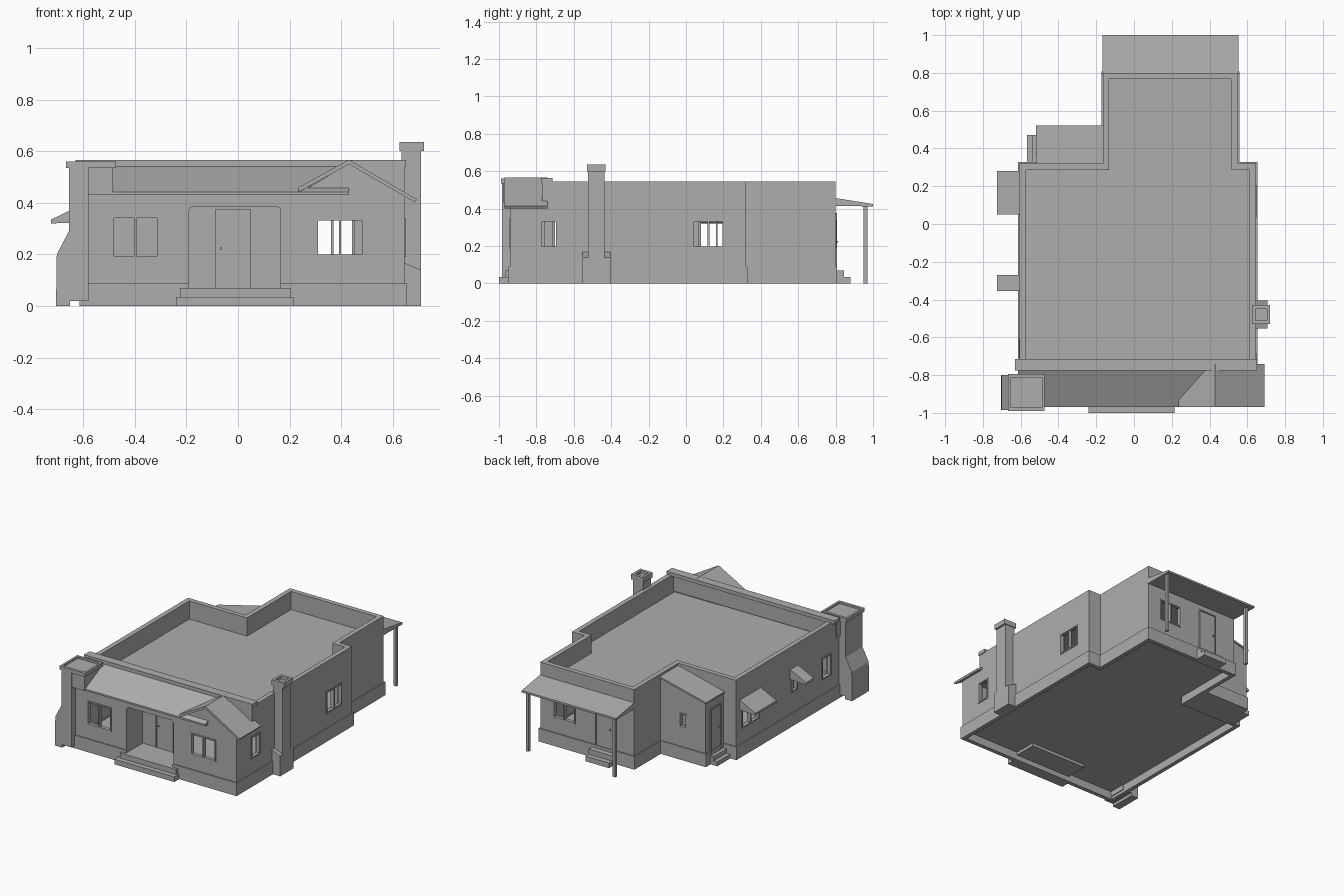
import bpy, bmesh

if "Cube" in bpy.data.objects:
    bpy.data.objects.remove(bpy.data.objects["Cube"])

GREY = (0.42, 0.42, 0.42, 1)
mat = bpy.data.materials.new("plain grey")
mat.use_nodes = True
mat.diffuse_color = GREY
mat.node_tree.nodes["Principled BSDF"].inputs["Base Color"].default_value = GREY


def finish(name, bm):
    bmesh.ops.recalc_face_normals(bm, faces=bm.faces)
    mesh = bpy.data.meshes.new(name)
    bm.to_mesh(mesh)
    bm.free()
    mesh.materials.append(mat)
    obj = bpy.data.objects.new(name, mesh)
    bpy.context.scene.collection.objects.link(obj)
    return obj


def add_prism(bm, pts, axis, a, b):
    """Extrude a 2D outline along one axis."""
    place = {"x": lambda p, t: (t, p[0], p[1]),
             "y": lambda p, t: (p[0], t, p[1]),
             "z": lambda p, t: (p[0], p[1], t)}[axis]
    lo = [bm.verts.new(place(p, a)) for p in pts]
    hi = [bm.verts.new(place(p, b)) for p in pts]
    bm.faces.new(lo)
    bm.faces.new(hi)
    for i in range(len(pts)):
        j = (i + 1) % len(pts)
        bm.faces.new((lo[i], lo[j], hi[j], hi[i]))


def rect(x0, x1, y0, y1):
    return [(x0, y0), (x1, y0), (x1, y1), (x0, y1)]


def prism(name, pts, axis, a, b):
    bm = bmesh.new()
    add_prism(bm, pts, axis, a, b)
    return finish(name, bm)


def box(name, x0, x1, y0, y1, z0, z1):
    return prism(name, rect(x0, x1, y0, y1), "z", z0, z1)


def ring(name, outer, inner, z0, z1):
    """Hollow wall between two matching outlines."""
    bm = bmesh.new()
    loops = [[bm.verts.new((x, y, z)) for x, y in pts]
             for pts, z in ((outer, z0), (outer, z1), (inner, z1), (inner, z0))]
    n = len(outer)
    for k in range(4):
        p, q = loops[k], loops[(k + 1) % 4]
        for i in range(n):
            j = (i + 1) % n
            bm.faces.new((p[i], p[j], q[j], q[i]))
    return finish(name, bm)


def footprint(front, d=0.0):
    left, right, mid = -0.605 + d, 0.645 - d, 0.32 - d
    return [(left, front + d), (right, front + d), (right, mid), (0.55 - d, mid),
            (0.55 - d, 0.8 - d), (-0.165 + d, 0.8 - d), (-0.165 + d, mid), (left, mid)]


def cut(obj, cutter):
    mod = obj.modifiers.new("openings", "BOOLEAN")
    mod.operation = "DIFFERENCE"
    mod.solver = "EXACT"
    mod.object = cutter
    bpy.context.view_layer.update()
    graph = bpy.context.evaluated_depsgraph_get()
    mesh = bpy.data.meshes.new_from_object(obj.evaluated_get(graph))
    obj.modifiers.clear()
    obj.data = mesh


openings = bmesh.new()


def window(name, axis, face, out, a0, a1, z0, z1, panes=2, depth=0.06):
    """Cut an opening and fill it with a frame; out is the facing sign."""
    lo, hi = sorted((face + out * 0.02, face - out * depth))
    add_prism(openings, rect(a0, a1, z0, z1), axis, lo, hi)
    bm = bmesh.new()
    f0, f1 = sorted((face + out * 0.005, face - out * 0.02))
    w = 0.009
    for k in range(panes + 1):
        c = a0 + w / 2 + (a1 - a0 - w) * k / panes
        add_prism(bm, rect(c - w / 2, c + w / 2, z0, z1), axis, f0, f1)
    for z in (z0, z1 - w):
        add_prism(bm, rect(a0, a1, z, z + w), axis, f0, f1)
    finish(name, bm)


def door(name, axis, face, out, a0, a1, z0, z1):
    """Panel with a raised surround and a knob."""
    bm = bmesh.new()
    w = 0.008
    add_prism(bm, rect(a0, a1, z0, z1), axis, *sorted((face - out * 0.01, face + out * 0.003)))
    for r in (rect(a0 - w, a0, z0, z1 + w), rect(a1, a1 + w, z0, z1 + w), rect(a0, a1, z1, z1 + w)):
        add_prism(bm, r, axis, *sorted((face - out * 0.01, face + out * 0.008)))
    zm = (z0 + z1) / 2
    add_prism(bm, rect(a0 + 0.01, a0 + 0.018, zm, zm + 0.008), axis,
              *sorted((face, face + out * 0.012)))
    finish(name, bm)


# Shell of the house, floor, flat roof and parapet
FRONT, MAIN, T = -0.94, -0.77, 0.033
walls = ring("walls", footprint(FRONT), footprint(FRONT, T), 0.09, 0.43)
plinth = ring("plinth", footprint(FRONT, -0.008), footprint(FRONT, 0.02), 0, 0.09)
prism("floor", footprint(FRONT, 0.01), "z", 0.055, 0.069)
prism("flat_roof", footprint(MAIN, 0.01), "z", 0.40, 0.42)
ring("parapet", footprint(MAIN), footprint(MAIN, T), 0.43, 0.545)
box("front_parapet_cap", -0.63, 0.65, -0.775, -0.715, 0.54, 0.565)

# Front lean-to roof and gable
prism("lean_to_roof", [(-0.97, 0.43), (-0.97, 0.442), (-0.76, 0.545), (-0.76, 0.43)], "x", -0.615, 0.43)
prism("gable_wall", [(0.26, 0.42), (0.645, 0.42), (0.645, 0.43), (0.43, 0.552), (0.26, 0.452)],
      "y", FRONT, -0.75)
prism("gable_roof", [(0.235, 0.442), (0.43, 0.55), (0.685, 0.402), (0.692, 0.414),
                     (0.43, 0.567), (0.235, 0.46)], "y", -0.97, -0.74)

# Recessed entrance
X0, X1, TOP, BACK = -0.19, 0.165, 0.385, -0.765
add_prism(openings, [(X0, 0.07), (X1, 0.07), (X1, TOP - 0.015), (X1 - 0.005, TOP - 0.004),
                     (X1 - 0.015, TOP), (X0 + 0.015, TOP), (X0 + 0.005, TOP - 0.004),
                     (X0, TOP - 0.015)], "y", -0.99, -0.89)
box("entrance_left_side", X1, X1 + 0.012, -0.93, BACK, 0.06, 0.40)
box("entrance_right_side", X0 - 0.012, X0, -0.93, BACK, 0.06, 0.40)
box("entrance_back", X0 - 0.012, X1 + 0.012, BACK, BACK + 0.012, 0.06, 0.40)
box("entrance_ceiling", X0 - 0.012, X1 + 0.012, -0.93, BACK + 0.012, TOP, TOP + 0.012)
door("front_door", "y", BACK, -1, -0.08, 0.04, 0.07, 0.368)
box("entrance_slab", -0.225, 0.205, -0.965, BACK, 0.035, 0.07)
box("entrance_step", -0.24, 0.215, -1.0, -0.93, 0, 0.035)

# Windows
window("front_right_window", "y", FRONT, -1, -0.49, -0.305, 0.185, 0.35)
window("front_left_window", "y", FRONT, -1, 0.30, 0.49, 0.19, 0.34)
window("left_front_window", "x", 0.645, 1, -0.78, -0.685, 0.19, 0.34, 1)
window("left_rear_window", "x", 0.645, 1, 0.035, 0.205, 0.19, 0.34)
window("right_rear_window", "x", -0.605, -1, 0.07, 0.26, 0.19, 0.34)
window("right_small_window", "x", -0.605, -1, -0.345, -0.28, 0.23, 0.34, 1)
window("right_front_window", "x", -0.605, -1, -0.71, -0.61, 0.19, 0.34, 1)
window("back_window", "y", 0.8, 1, 0.28, 0.45, 0.19, 0.34)

# Awnings on the right side
for name, y0, y1 in (("rear_awning", 0.05, 0.28), ("small_awning", -0.355, -0.27)):
    prism(name, [(-0.6, 0.325), (-0.725, 0.32), (-0.725, 0.335), (-0.6, 0.395)], "x", 0, 1)
    bpy.data.objects.remove(bpy.data.objects[name])
    prism(name, [(-0.6, 0.325), (-0.725, 0.32), (-0.725, 0.335), (-0.6, 0.395)], "y", y0, y1)

# Side entry wing
wing = prism("wing", [(-0.51, 0.09), (-0.16, 0.09), (-0.16, 0.52), (-0.51, 0.435)], "y", 0.31, 0.515)
prism("wing_roof", [(-0.518, 0.432), (-0.16, 0.519), (-0.16, 0.531), (-0.518, 0.444)], "y", 0.31, 0.522)
box("wing_plinth", -0.516, -0.16, 0.31, 0.522, 0, 0.09)
window("wing_window", "y", 0.515, 1, -0.37, -0.31, 0.22, 0.32, 1, 0.03)
door("wing_door", "x", -0.51, -1, 0.36, 0.46, 0.07, 0.37)
box("wing_upper_step", -0.54, -0.51, 0.33, 0.47, 0, 0.06)
box("wing_lower_step", -0.567, -0.54, 0.33, 0.47, 0, 0.03)

# Back porch
prism("porch_roof", [(0.79, 0.415), (1.0, 0.412), (1.0, 0.425), (0.79, 0.458)], "x", -0.167, 0.552)
for name, x in (("left_porch_post", 0.53), ("right_porch_post", -0.13)):
    box(name, x - 0.01, x + 0.01, 0.95, 0.97, 0, 0.42)
door("back_door", "y", 0.8, 1, 0.0, 0.12, 0.07, 0.37)
box("back_upper_step", -0.03, 0.15, 0.8, 0.845, 0, 0.07)
box("back_lower_step", -0.03, 0.15, 0.845, 0.88, 0, 0.035)

# Front corner chimney with a flared foot
prism("corner_chimney", [(-0.705, 0), (-0.65, 0), (-0.65, 0.02), (-0.58, 0.02), (-0.58, 0.54),
                         (-0.655, 0.54), (-0.655, 0.29), (-0.702, 0.2)], "y", -0.985, -0.8)
box("corner_chimney_top", -0.655, -0.485, -0.975, -0.81, 0.43, 0.548)
ring("corner_chimney_cap", rect(-0.667, -0.473, -0.99, -0.795),
     rect(-0.652, -0.488, -0.972, -0.812), 0.535, 0.56)

# Side chimney
prism("side_chimney_base", [(0.64, 0), (0.708, 0), (0.708, 0.14), (0.64, 0.17)], "y", -0.553, -0.405)
box("side_chimney_stack", 0.633, 0.708, -0.525, -0.435, 0.12, 0.615)
ring("side_chimney_cap", rect(0.626, 0.72, -0.53, -0.43),
     rect(0.643, 0.703, -0.51, -0.45), 0.6, 0.635)

# Cut the openings
cutter = finish("opening_cutter", openings)
for target in (walls, plinth, wing):
    cut(target, cutter)
bpy.data.objects.remove(cutter)
